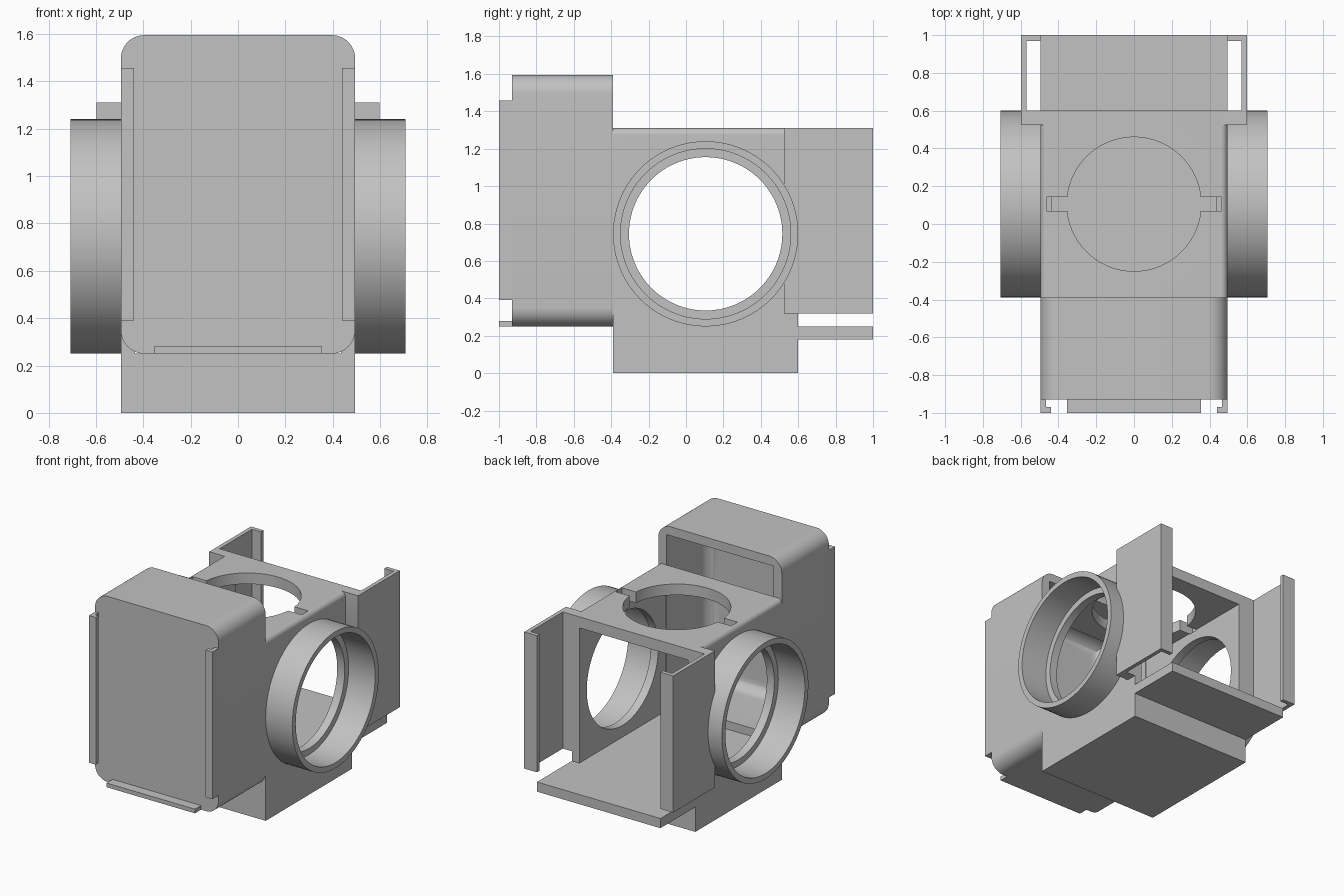
import bpy, bmesh
from math import radians
from mathutils import Matrix, Vector

cube = bpy.data.objects.get("Cube")
if cube:
    bpy.data.objects.remove(cube, do_unlink=True)

grey = bpy.data.materials.new("plain_grey")
grey.use_nodes = True
colour = (0.54, 0.54, 0.54, 1)
grey.diffuse_color = colour
grey.node_tree.nodes["Principled BSDF"].inputs["Base Color"].default_value = colour


def make(name, bm):
    bmesh.ops.recalc_face_normals(bm, faces=bm.faces)
    mesh = bpy.data.meshes.new(name)
    bm.to_mesh(mesh)
    bm.free()
    mesh.materials.append(grey)
    ob = bpy.data.objects.new(name, mesh)
    bpy.context.collection.objects.link(ob)
    return ob


def box(name, x, y, z, radius=0, rule=None):
    """Box from axis ranges; edges that pass the rule are rounded."""
    bm = bmesh.new()
    bmesh.ops.create_cube(bm, size=1)
    for v in bm.verts:
        v.co = Vector([r[0] if c < 0 else r[1] for c, r in zip(v.co, (x, y, z))])
    if rule:
        edges = [e for e in bm.edges if rule(e.verts[0].co, e.verts[1].co)]
        bmesh.ops.bevel(bm, geom=edges, offset=radius, segments=12,
                        profile=0.5, affect='EDGES')
    return make(name, bm)


def cylinder(name, radius, lo, hi, axis):
    """Cylinder along x (side ports) or z (top port)."""
    bm = bmesh.new()
    bmesh.ops.create_cone(bm, cap_ends=True, segments=96, radius1=radius,
                          radius2=radius, depth=hi - lo)
    mid = (lo + hi) / 2
    if axis == 'X':
        m = Matrix.Translation((mid, PORT_Y, PORT_Z)) @ Matrix.Rotation(radians(90), 4, 'Y')
    else:
        m = Matrix.Translation((0, PORT_Y, mid))
    bm.transform(m)
    return make(name, bm)


def prism(name, points, lo, hi):
    """Plan profile extruded upward."""
    bm = bmesh.new()
    face = bm.faces.new([bm.verts.new((x, y, lo)) for x, y in points])
    out = bmesh.ops.extrude_face_region(bm, geom=[face])
    verts = [g for g in out["geom"] if isinstance(g, bmesh.types.BMVert)]
    bmesh.ops.translate(bm, verts=verts, vec=(0, 0, hi - lo))
    return make(name, bm)


def cut(ob, *cutters):
    for cutter in cutters:
        mod = ob.modifiers.new("cut", 'BOOLEAN')
        mod.operation = 'DIFFERENCE'
        mod.solver = 'EXACT'
        mod.object = cutter
        bpy.context.view_layer.objects.active = ob
        bpy.ops.object.modifier_apply(modifier=mod.name)
        bpy.data.objects.remove(cutter, do_unlink=True)


def mirror(ob):
    ob.modifiers.new("mirror", 'MIRROR').use_mirror_merge = False


PORT_Y, PORT_Z = 0.105, 0.745
SIDE = 0.495
TOP = 1.31
FRONT, JOINT, BACK = -0.93, -0.39, 0.6


def along_y(a, b):
    return abs(a.y - b.y) > 0.1


# Rounded front housing, hollow and open at its rear
housing = box("front_housing", (-SIDE, SIDE), (FRONT, JOINT), (0.25, 1.595), 0.1, along_y)
cut(housing, box("housing_cavity", (-0.43, 0.43), (-0.87, -0.3), (0.31, 1.53), 0.09,
                 lambda a, b: a.y < -0.8 and b.y < -0.8))

# Central chamber with an open back, side ports and a notched top port
chamber = box("main_chamber", (-SIDE, SIDE), (JOINT, BACK), (0, TOP), 0.035,
              lambda a, b: along_y(a, b) and a.z > 1)
cut(chamber,
    box("chamber_cavity", (-0.435, 0.435), (-0.5, 0.7), (0.25, 1.23)),
    cylinder("side_port_cutter", 0.41, -0.8, 0.8, 'X'),
    cylinder("top_port_cutter", 0.355, 1.1, 1.5, 'Z'),
    box("notch_cutter", (-0.463, 0.463), (0.07, 0.143), (1.225, 1.4)))

# Flat shelf behind the chamber floor
box("rear_shelf", (-SIDE, SIDE), (BACK - 0.02, 1), (0.18, 0.25))

# Side rings around the ports
ring = cylinder("side_ring", 0.495, 0.47, 0.708, 'X')
cut(ring, cylinder("ring_bore", 0.455, SIDE, 0.8, 'X'),
    cylinder("ring_hole", 0.41, 0.3, 0.8, 'X'))
mirror(ring)

# Rear channel guides with inward lips
guide = prism("rear_guide", [(0.45, 0.523), (0.597, 0.523), (0.597, 1), (SIDE, 1),
                             (SIDE, 0.97), (0.568, 0.97), (0.568, BACK), (0.45, BACK)],
              0.32, TOP)
cut(guide, cylinder("guide_bore", 0.455, SIDE, 0.8, 'X'))
mirror(guide)

# Hooked rails and lower ledge on the front face
rail = prism("front_rail", [(SIDE, FRONT + 0.01), (SIDE, -1), (0.44, -1), (0.44, -0.97),
                            (0.467, -0.97), (0.467, FRONT + 0.01)], 0.39, 1.457)
mirror(rail)
box("front_ledge", (-0.355, 0.355), (-1, FRONT + 0.01), (0.25, 0.28))

# Smooth the curves, keep hard edges
bpy.ops.object.select_all(action='DESELECT')
for ob in (housing, chamber, ring, guide):
    ob.select_set(True)
bpy.context.view_layer.objects.active = housing
bpy.ops.object.shade_smooth_by_angle(angle=radians(30))
